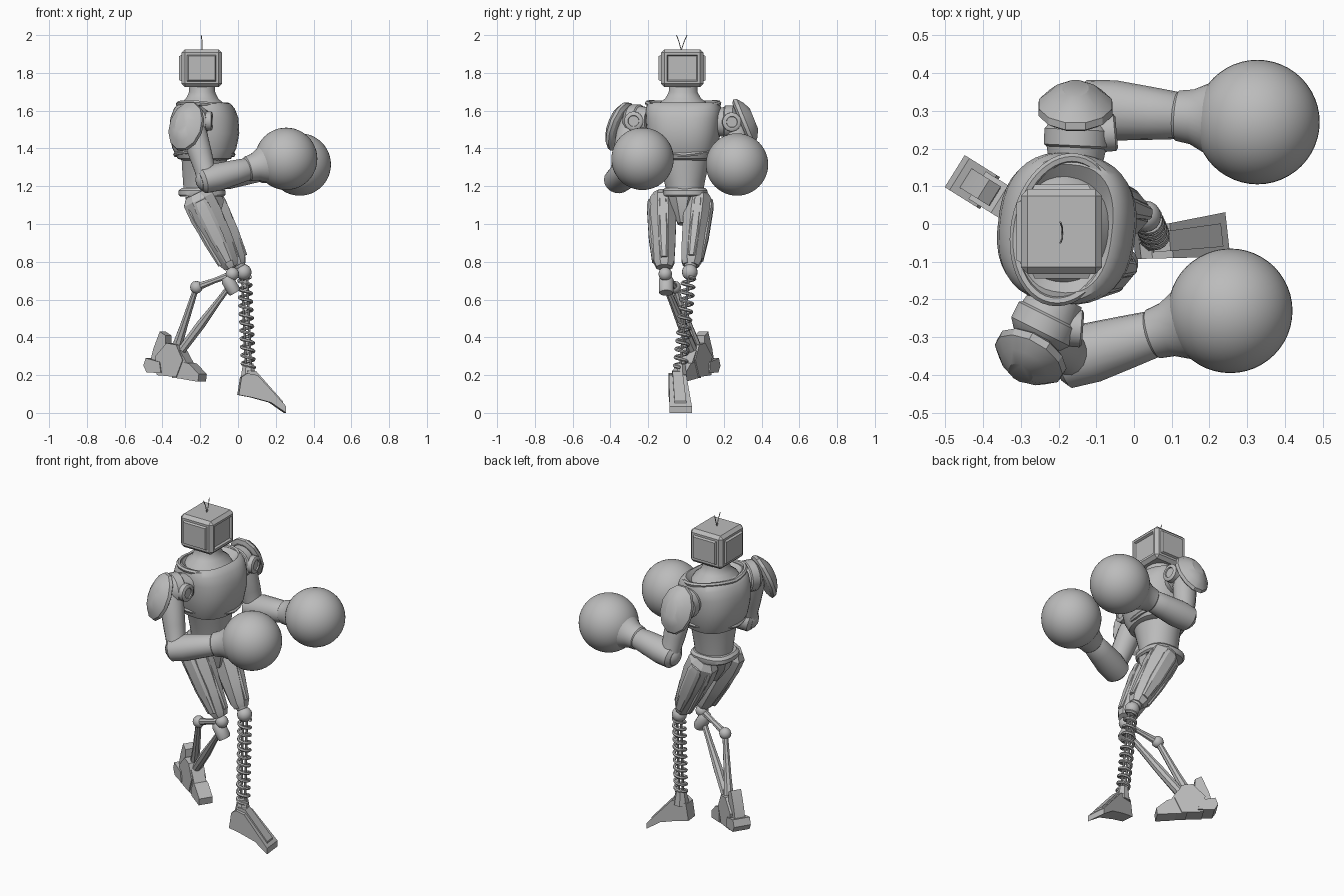
import bpy, bmesh
from math import pi, cos, sin, copysign, radians
from mathutils import Vector as V

if "Cube" in bpy.data.objects:
    bpy.data.objects.remove(bpy.data.objects["Cube"])

GREY = (0.5, 0.5, 0.5, 1)
mat = bpy.data.materials.new("plain grey")
mat.use_nodes = True
mat.diffuse_color = GREY
mat.node_tree.nodes["Principled BSDF"].inputs["Base Color"].default_value = GREY


def add(name, bm, angle=35):
    bmesh.ops.recalc_face_normals(bm, faces=bm.faces)
    me = bpy.data.meshes.new(name)
    bm.to_mesh(me)
    bm.free()
    me.materials.append(mat)
    me.shade_smooth()
    me.set_sharp_from_angle(angle=radians(angle))
    ob = bpy.data.objects.new(name, me)
    bpy.context.scene.collection.objects.link(ob)
    return ob


def limb(name, p, q, stations, sides=20, ref=(0, 1, 0), power=1.0, angle=35):
    """Loft from p to q; a station is (t, half depth, half width, shift)."""
    p, q = V(p), V(q)
    w = (q - p).normalized()
    v = V(ref)
    v = (v - w * v.dot(w)).normalized()
    u = v.cross(w)
    bm = bmesh.new()
    rings = []
    for t, a, b, *shift in stations:
        c = p.lerp(q, t) + u * (shift[0] if shift else 0)
        ring = []
        for i in range(sides):
            th = 2 * pi * (i + 0.5) / sides
            x, y = (copysign(abs(f) ** power, f) for f in (cos(th), sin(th)))
            ring.append(bm.verts.new(c + u * a * x + v * b * y))
        rings.append(ring)
    for r, s in zip(rings, rings[1:]):
        for i in range(sides):
            j = (i + 1) % sides
            bm.faces.new((r[i], r[j], s[j], s[i]))
    bm.faces.new(rings[0])
    bm.faces.new(rings[-1])
    return add(name, bm, angle)


def rod(name, p, q, r, r2=None, sides=12):
    return limb(name, p, q, [(0, r, r), (1, r2 or r, r2 or r)], sides)


def ball(name, c, r, seg=16):
    bm = bmesh.new()
    bmesh.ops.create_uvsphere(bm, u_segments=seg, v_segments=seg // 2, radius=r)
    bmesh.ops.translate(bm, verts=bm.verts, vec=c)
    return add(name, bm, 60)


def tube(name, pts, r, closed=False):
    cu = bpy.data.curves.new(name, "CURVE")
    cu.dimensions = "3D"
    cu.bevel_depth, cu.bevel_resolution = r, 1
    cu.use_fill_caps = True
    sp = cu.splines.new("POLY")
    sp.points.add(len(pts) - 1)
    for s, p in zip(sp.points, pts):
        s.co = (*p, 1)
    sp.use_cyclic_u = closed
    tmp = bpy.data.objects.new(name, cu)
    bm = bmesh.new()
    bm.from_mesh(tmp.to_mesh())
    tmp.to_mesh_clear()
    bpy.data.objects.remove(tmp)
    return add(name, bm, 50)


def plate(name, origin, heading, profile, width):
    """Side profile of (along, z), widened by width(along) across the heading."""
    o, d = V(origin), V(heading).normalized()
    n = V((-d.y, d.x, 0))
    bm = bmesh.new()
    a, b = ([bm.verts.new(o + d * s + V((0, 0, z)) + n * k * width(s))
             for s, z in profile] for k in (-1, 1))
    bm.faces.new(a)
    bm.faces.new(b)
    for i in range(len(a)):
        j = (i + 1) % len(a)
        bm.faces.new((a[i], a[j], b[j], b[i]))
    return add(name, bm, 20)


# Monitor head with recessed screen, raised side panels and two antennae
bm = bmesh.new()
bmesh.ops.create_cube(bm, size=1)
bmesh.ops.scale(bm, verts=bm.verts, vec=(0.215, 0.225, 0.2))
bmesh.ops.translate(bm, verts=bm.verts, vec=(-0.192, -0.02, 1.825))
bmesh.ops.bevel(bm, geom=bm.edges[:], offset=0.018, segments=1, affect="EDGES")
bm.normal_update()
panels = [f for f in bm.faces if max(map(abs, f.normal)) > 0.99 and abs(f.normal.z) < 0.5]
for f in panels:
    bmesh.ops.inset_individual(bm, faces=[f], thickness=0.018, depth=0)
    bmesh.ops.inset_individual(bm, faces=[f], thickness=0.008,
                               depth=-0.012 if f.normal.x > 0.5 else 0.012)
add("head", bm, 20)
for side, tip in (("right", -0.05), ("left", 0.005)):
    tube(side + "_antenna", [(-0.19, -0.025, 1.92), (-0.19, (tip - 0.025) / 2, 1.965),
                             (-0.195, tip, 2.0)], 0.0025)
limb("neck", (-0.19, -0.015, 1.6), (-0.19, -0.015, 1.73),
     [(0, 0.14, 0.15), (0.3, 0.115, 0.13), (0.5, 0.085, 0.095), (0.75, 0.07, 0.077),
      (1, 0.068, 0.075)], 28)

# Chest, collar, waist and pelvis
TWIST = (0.12, 1, 0)
limb("chest", (-0.178, -0.012, 1.33), (-0.178, -0.012, 1.65),
     [(0.02, 0.11, 0.13), (0.05, 0.14, 0.155), (0.22, 0.168, 0.178), (0.47, 0.183, 0.193),
      (0.72, 0.178, 0.2), (0.88, 0.158, 0.2), (0.96, 0.135, 0.19), (0.98, 0.12, 0.17),
      (0.88, 0.1, 0.13)], 40, TWIST, 0.8)
ring = [2 * pi * i / 48 for i in range(48)]
tube("collar", [(-0.185 + 0.13 * cos(a) + 0.02 * sin(a), -0.015 + 0.19 * sin(a),
                 1.618 + 0.022 * abs(sin(a)) - 0.012 * cos(a)) for a in ring], 0.013, True)
tube("chest_rim", [(-0.178 + 0.152 * cos(a) + 0.02 * sin(a), -0.012 + 0.168 * sin(a),
                    1.365 + 0.02 * abs(sin(a))) for a in ring], 0.012, True)
limb("waist", (-0.183, -0.005, 1.16), (-0.178, -0.012, 1.37),
     [(0, 0.105, 0.095), (0.3, 0.11, 0.108), (0.7, 0.118, 0.13), (1, 0.122, 0.15)], 32)
limb("belt", (-0.19, -0.005, 1.145), (-0.19, -0.005, 1.19),
     [(0, 0.115, 0.115), (0.2, 0.125, 0.12), (0.7, 0.125, 0.12), (1, 0.11, 0.108)],
     24, power=0.75)
limb("pelvis", (-0.18, -0.02, 1.16), (-0.15, -0.02, 1.0),
     [(0, 0.11, 0.1), (0.4, 0.1, 0.07), (1, 0.05, 0.025)], 8, angle=20)

# Arms: joint, shoulder shield, upper arm, forearm and round glove
ARMS = {
    "right": dict(root=(-0.20, -0.19, 1.545), joint=(-0.25, -0.29, 1.545),
                  elbow=(-0.16, -0.355, 1.235), glove=(0.255, -0.23, 1.345),
                  shield=(-0.265, -0.335, 1.51), out=(-0.47, -0.8, 0.36)),
    "left": dict(root=(-0.155, 0.15, 1.54), joint=(-0.15, 0.255, 1.54),
                 elbow=(-0.105, 0.305, 1.25), glove=(0.327, 0.27, 1.315),
                 shield=(-0.155, 0.29, 1.53), out=(0, 0.926, 0.38)),
}
for side, A in ARMS.items():
    joint, elbow, glove = V(A["joint"]), V(A["elbow"]), V(A["glove"])
    limb(side + "_shoulder", A["root"], joint,
         [(0, 0.07, 0.07), (0.5, 0.08, 0.08), (0.55, 0.088, 0.088), (0.95, 0.088, 0.088),
          (1.15, 0.07, 0.07), (1.3, 0.03, 0.03)], 20, (0, 0, 1))
    mid = V(A["root"]).lerp(joint, 0.8)
    limb(side + "_shoulder_bolt", mid, mid + V((0.105, 0.01 * A["out"][1], 0)),
         [(0, 0.05, 0.05), (0.95, 0.05, 0.05), (1, 0.042, 0.042), (1, 0.03, 0.03),
          (0.94, 0.028, 0.028)])
    c = V(A["shield"])
    limb(side + "_shoulder_shield", c, c + V(A["out"]).normalized() * 0.075,
         [(0, 0.085, 0.12), (0.15, 0.102, 0.14), (0.4, 0.1, 0.135), (0.75, 0.07, 0.1),
          (1, 0.035, 0.06)], 12, (0, 0, 1), angle=28)
    limb(side + "_upper_arm", joint, elbow,
         [(0, 0.06, 0.06), (0.25, 0.068, 0.065), (0.6, 0.062, 0.06), (0.85, 0.055, 0.055),
          (1, 0.06, 0.06)], 16)
    ball(side + "_elbow", elbow, 0.066)
    limb(side + "_forearm", elbow, glove,
         [(-0.1, 0.05, 0.052), (-0.06, 0.068, 0.075), (0.12, 0.074, 0.08),
          (0.35, 0.066, 0.07), (0.5, 0.06, 0.063), (0.52, 0.056, 0.058)], 18)
    limb(side + "_glove_cuff", elbow, glove,
         [(0.49, 0.058, 0.058), (0.51, 0.067, 0.067), (0.6, 0.073, 0.073),
          (0.7, 0.095, 0.095), (0.8, 0.125, 0.125)], 32)
    ball(side + "_glove", glove, 0.165, 48)

# Faceted thighs with armour panels
for side, hip, knee in (("right", (-0.225, -0.125, 1.16), (-0.035, -0.115, 0.77)),
                        ("left", (-0.18, 0.07, 1.16), (0.005, 0.025, 0.78))):
    limb(side + "_thigh", hip, knee,
         [(0, 0.06, 0.05), (0.08, 0.092, 0.072), (0.3, 0.094, 0.076), (0.65, 0.075, 0.068),
          (0.93, 0.055, 0.058), (1, 0.04, 0.045)], 8, angle=20)
    k = -1 if side == "right" else 1
    h, n = V(hip), V(knee)
    for label, dx, dy, w in (("outer", 0, 0.06 * k, 0.04), ("front", 0.058, 0, 0.026),
                             ("back", -0.05, 0.02 * k, 0.03)):
        off = V((dx, dy, dx * 0.5))
        limb(f"{side}_thigh_{label}_panel", h + off, n + off * 0.75,
             [(0.1, w * 0.8, 0.02), (0.18, w * 1.1, 0.028), (0.6, w, 0.028),
              (0.92, w * 0.6, 0.018)], 8, power=0.6, angle=20)

# Left spring leg
ball("left_knee", (0.03, 0.02, 0.745), 0.042)
ball("left_knee_cap", (0.005, 0.025, 0.785), 0.034)
rod("left_knee_axle", (0.03, -0.03, 0.745), (0.03, 0.065, 0.745), 0.024)
top, foot = V((0.035, 0.015, 0.72)), V((0.055, -0.03, 0.24))
turns, step = 11, 16
tube("spring", [top.lerp(foot, i / (turns * step)) +
                V((0.032 * cos(2 * pi * i / step), 0.032 * sin(2 * pi * i / step), 0))
                for i in range(turns * step + 1)], 0.009)
for i, dx in enumerate((-0.013, 0.013)):
    rod(f"spring_rod_{i + 1}", top + V((dx, 0, 0)), foot + V((dx, 0, 0)), 0.007, sides=8)
rod("spring_socket", (0.054, -0.03, 0.26), (0.055, -0.035, 0.18), 0.03, 0.045, 8)
plate("left_foot", (0, -0.055, 0), (1, 0.11, 0),
      [(0, 0.095), (0.015, 0.19), (0.045, 0.21), (0.1, 0.2), (0.25, 0.035), (0.25, 0),
       (0.17, 0.055), (0.07, 0.082)], lambda s: 0.038 + 0.085 * s)
plate("left_foot_ridge", (0, -0.055, 0), (1, 0.11, 0),
      [(0.045, 0.18), (0.05, 0.225), (0.095, 0.22), (0.235, 0.062), (0.235, 0.03)],
      lambda s: 0.024 + 0.03 * s)

# Right folded leg made of rods
knee, hock, ankle = V((-0.03, -0.11, 0.735)), V((-0.22, -0.06, 0.665)), V((-0.32, 0.05, 0.36))
ball("right_knee", knee, 0.036)
rod("right_knee_axle", knee + V((0, -0.045, 0)), knee + V((0, 0.045, 0)), 0.022)
limb("right_knee_barrel", (-0.015, -0.105, 0.635), (-0.065, -0.105, 0.72),
     [(0, 0.03, 0.036), (0.1, 0.036, 0.04), (0.8, 0.036, 0.04), (1, 0.025, 0.03)], 12)
limb("right_upper_rod", knee, hock, [(0, 0.02, 0.02), (0.5, 0.015, 0.015), (1, 0.022, 0.022)], 8)
ball("right_hock", hock, 0.034, 12)
limb("right_lower_rod", hock, ankle, [(0, 0.015, 0.018), (0.7, 0.022, 0.022), (1, 0.028, 0.028)], 8)
limb("right_shin", (-0.045, -0.105, 0.67), (-0.3, 0.035, 0.33),
     [(0, 0.015, 0.018), (0.25, 0.017, 0.02), (0.6, 0.026, 0.026), (1, 0.024, 0.03)], 8, angle=20)

# Right foot in overlapping segments
FOOT = {
    "heel": ([(0, 0.25), (0.015, 0.29), (0.1, 0.27), (0.11, 0.21), (0.02, 0.215)], 0.05),
    "spur": ([(0.03, 0.27), (0.05, 0.34), (0.09, 0.43), (0.125, 0.41), (0.13, 0.26)], 0.03),
    "middle": ([(0.08, 0.2), (0.07, 0.3), (0.14, 0.37), (0.2, 0.36), (0.24, 0.28), (0.2, 0.19)], 0.043),
    "instep": ([(0.17, 0.185), (0.17, 0.3), (0.22, 0.33), (0.27, 0.25), (0.27, 0.18)], 0.036),
    "toe": ([(0.23, 0.18), (0.24, 0.27), (0.28, 0.26), (0.34, 0.205), (0.335, 0.165)], 0.04),
}
for part, (profile, half) in FOOT.items():
    plate(f"right_foot_{part}", (-0.475, 0.14, 0), (0.85, -0.53, 0), profile,
          lambda s, half=half: half)
